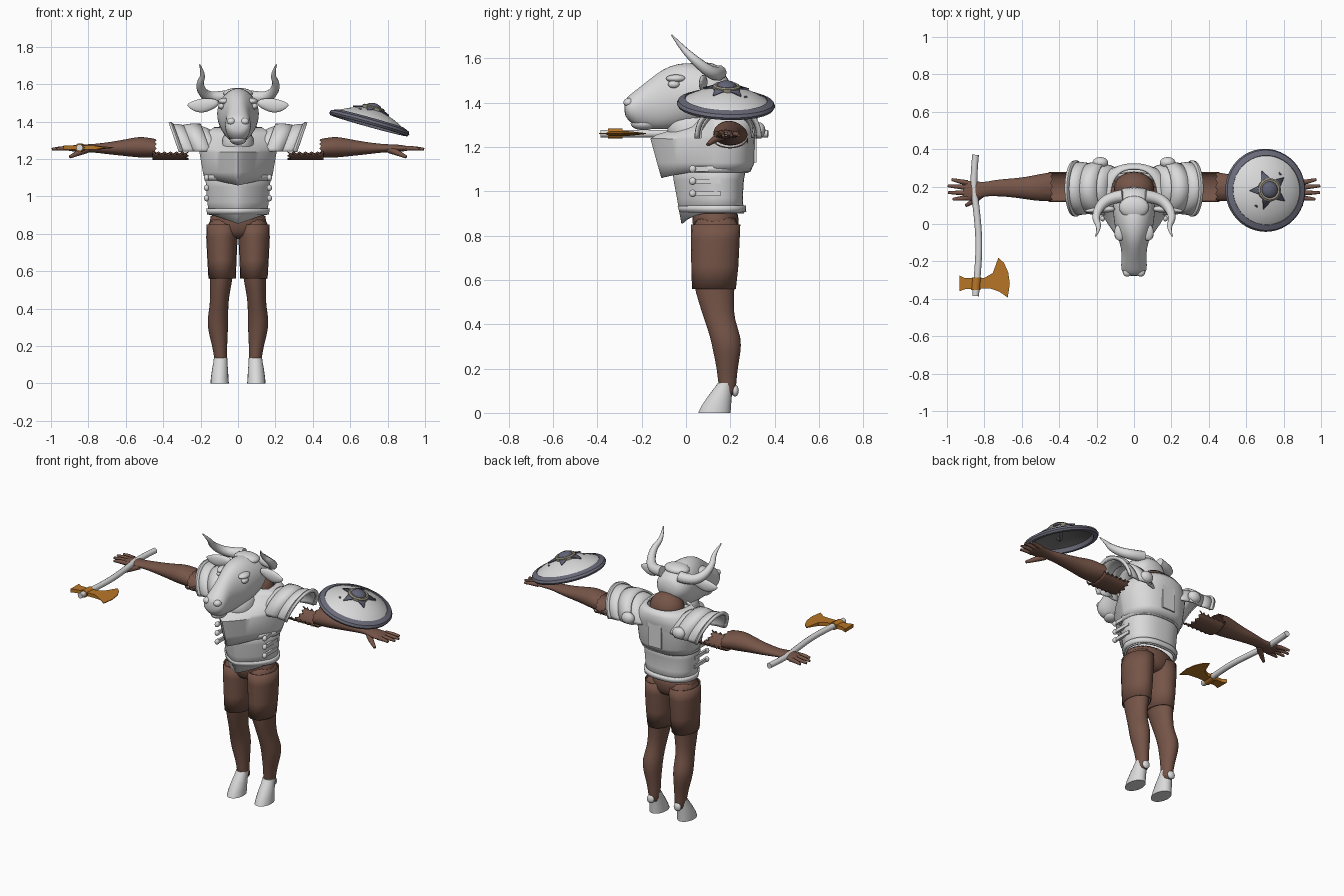
import bpy, bmesh, math
from mathutils import Matrix, Vector

if "Cube" in bpy.data.objects:
    bpy.data.objects.remove(bpy.data.objects["Cube"])


def material(name, rgb):
    m = bpy.data.materials.new(name)
    m.use_nodes = True
    m.diffuse_color = (*rgb, 1)
    m.node_tree.nodes["Principled BSDF"].inputs["Base Color"].default_value = (*rgb, 1)
    return m


GREY = material("pale grey", (0.7, 0.7, 0.7))
BROWN = material("brown hide", (0.18, 0.09, 0.064))
BRASS = material("brass orange", (0.48, 0.18, 0.02))
RIM = material("slate", (0.15, 0.15, 0.2))
STAR = material("dark blue grey", (0.12, 0.125, 0.18))
RING = material("tan grey", (0.32, 0.29, 0.22))
UNDER = material("dark grey", (0.16, 0.16, 0.16))


def finish(name, bm, mat, mirror=False, sub=0, solid=0, angle=40):
    bmesh.ops.recalc_face_normals(bm, faces=bm.faces)
    me = bpy.data.meshes.new(name)
    bm.to_mesh(me)
    bm.free()
    ob = bpy.data.objects.new(name, me)
    bpy.context.collection.objects.link(ob)
    me.materials.append(mat)
    bpy.ops.object.select_all(action='DESELECT')
    ob.select_set(True)
    bpy.context.view_layer.objects.active = ob
    bpy.ops.object.shade_smooth_by_angle(angle=math.radians(180 if sub else angle))
    if solid:
        mod = ob.modifiers.new("Thickness", 'SOLIDIFY')
        mod.thickness, mod.offset = solid, 0
    if mirror:
        ob.modifiers.new("Mirror", 'MIRROR')
    if sub:
        mod = ob.modifiers.new("Smooth", 'SUBSURF')
        mod.levels = mod.render_levels = sub
    return ob


def grid(name, rows, mat, closed=True, caps=False, **kw):
    # Skin a surface across rows of points
    bm = bmesh.new()
    vs = [[bm.verts.new(p) for p in row] for row in rows]
    n = len(rows[0])
    for a, b in zip(vs, vs[1:]):
        for i in range(n if closed else n - 1):
            j = (i + 1) % n
            bm.faces.new((a[i], a[j], b[j], b[i]))
    if caps:
        bm.faces.new(vs[0])
        bm.faces.new(vs[-1])
    return finish(name, bm, mat, **kw)


def loft(name, rings, mat, axis='z', n=20, caps=True, jag=0, **kw):
    # Each ring: position on the axis, two centre coordinates, two radii
    rows = []
    for k, (t, a, b, ra, rb) in enumerate(rings):
        row = []
        for i in range(n):
            w = math.tau * i / n
            p, q = a + ra * math.cos(w), b + rb * math.sin(w)
            s = t + (jag * (i % 2) if k == 0 else 0)
            row.append({'z': (p, q, s), 'x': (s, p, q), 'y': (p, s, q)}[axis])
        rows.append(row)
    return grid(name, rows, mat, caps=caps, **kw)


def tube(name, pts, radii, mat, mirror=False):
    cu = bpy.data.curves.new(name, 'CURVE')
    cu.dimensions, cu.bevel_depth, cu.bevel_resolution = '3D', 1, 3
    cu.use_fill_caps = True
    sp = cu.splines.new('NURBS')
    sp.points.add(len(pts) - 1)
    for point, co, r in zip(sp.points, pts, radii):
        point.co, point.radius = (*co, 1), r
    sp.order_u, sp.use_endpoint_u, sp.resolution_u = 3, True, 5
    ob = bpy.data.objects.new(name, cu)
    bpy.context.collection.objects.link(ob)
    cu.materials.append(mat)
    if mirror:
        ob.modifiers.new("Mirror", 'MIRROR')
    bpy.ops.object.select_all(action='DESELECT')
    ob.select_set(True)
    bpy.context.view_layer.objects.active = ob
    bpy.ops.object.convert(target='MESH')
    return ob


def blob(name, loc, size, mat, **kw):
    bm = bmesh.new()
    m = Matrix.Translation(loc) @ Matrix.Diagonal((*size, 1))
    bmesh.ops.create_uvsphere(bm, u_segments=20, v_segments=12, radius=1, matrix=m)
    return finish(name, bm, mat, angle=80, **kw)


def box(name, loc, size, mat, **kw):
    bm = bmesh.new()
    m = Matrix.Translation(loc) @ Matrix.Diagonal((*size, 1))
    bmesh.ops.create_cube(bm, size=1, matrix=m)
    return finish(name, bm, mat, **kw)


def plate(name, rows, keel, vee=0, thick=0.012, yc=0.13, n=48):
    # Body armour: rounded back, keeled front, V-shaped lower hem
    out = []
    for k, (z, rx, yf, yb) in enumerate(rows):
        row = []
        for i in range(n):
            w = math.tau * i / n
            c, s = math.cos(w), math.sin(w)
            e = 2 / (keel if s < 0 else 2.5)
            x = math.copysign(abs(c) ** e, c) * rx
            y = yc + abs(s) ** e * ((yf - yc) if s < 0 else (yb - yc))
            drop = vee * max(0, 1 - abs(x) / 0.13) if k == 0 and s < 0 else 0
            row.append((x, y, z - drop))
        out.append(row)
    return grid(name, out, GREY, solid=thick)


# Legs, shorts and hips
loft("leg", [(0.07, .092, .19, .03, .033), (.13, .092, .186, .034, .041), (.2, .098, .186, .04, .047),
             (.27, .106, .185, .052, .062), (.34, .109, .181, .058, .071), (.42, .101, .15, .048, .068),
             (.5, .096, .136, .055, .08), (.58, .088, .126, .064, .094), (.7, .086, .131, .072, .103),
             (.8, .086, .133, .08, .107), (.9, .08, .138, .08, .105)], BROWN, mirror=True, sub=1)
loft("shorts_leg", [(.56, .085, .126, .07, .096), (.66, .086, .13, .075, .103), (.78, .086, .132, .081, .107),
                    (.85, .083, .134, .082, .108)], BROWN, caps=False, solid=.006, mirror=True)
loft("hips", [(.77, 0, .135, .08, .07), (.81, 0, .134, .14, .098), (.86, 0, .134, .156, .107),
              (.93, 0, .13, .147, .105)], BROWN, n=28, sub=1)
loft("hoof", [(0, .098, .128, .049, .073), (.03, .098, .136, .047, .067), (.08, .096, .155, .042, .052),
              (.105, .095, .166, .038, .044), (.135, .093, .178, .036, .034)], GREY, mirror=True, angle=50)
blob("dewclaw", (.095, .222, .1), (.024, .016, .026), GREY, mirror=True)

# Body armour
plate("abdomen_plate", [(.9, .15, -.015, .255), (.97, .158, -.035, .25), (1.05, .165, -.05, .255),
                        (1.13, .17, -.06, .27)], 1.5, vee=.045)
plate("waist_band", [(.905, .157, -.022, .264), (.935, .162, -.03, .262)], 1.5, thick=.016)
plate("lower_back_band", [(1.085, .172, -.05, .275), (1.115, .176, -.055, .285)], 1.5, thick=.014)
plate("breastplate", [(1.09, .172, -.105, .285), (1.13, .182, -.125, .303), (1.235, .2, -.155, .305),
                      (1.25, .2, -.13, .308), (1.285, .2, -.01, .313), (1.33, .17, .05, .318),
                      (1.365, .125, .08, .295)], 1.2, vee=.03)
for z in (.99, 1.045, 1.1):
    box("side_strap", (.166, .09, z), (.014, .13, .022), GREY, mirror=True)
    blob("strap_buckle", (.168, .03, z), (.014, .016, .017), GREY, mirror=True)
box("back_ridge", (0, .31, 1.23), (.09, .014, .2), GREY)
blob("shoulder_knob", (.18, .328, 1.275), (.042, .03, .036), GREY, mirror=True)


# Shoulder guards as overlapping half shells
def shell(name, x0, x1, r0, r1, thick):
    rows = []
    for x, r in ((x0, r0), ((x0 + x1) / 2, (r0 + r1) / 2 + .004), (x1, r1)):
        row = []
        for i in range(25):
            w = math.radians(-5 + 190 * i / 24)
            row.append((x - .05 * (1 - math.sin(w)), .19 + r * math.cos(w), 1.25 + r * .97 * math.sin(w)))
        rows.append(row)
    return grid(name, rows, GREY, closed=False, solid=thick, mirror=True)


shell("shoulder_guard_inner", .13, .22, .095, .13, .012)
shell("shoulder_guard_middle", .2, .29, .135, .13, .014)
shell("shoulder_guard_outer", .275, .36, .125, .136, .012)
shell("shoulder_guard_edge", .352, .368, .136, .139, .02)

# Arms: full forearm, open lower half on the torn upper arm
loft("forearm", [(.425, .2, 1.256, .078, .05), (.5, .195, 1.262, .073, .056), (.54, .193, 1.263, .067, .055),
                 (.6, .192, 1.26, .056, .045), (.68, .194, 1.257, .048, .034), (.75, .192, 1.257, .043, .025),
                 (.8, .186, 1.257, .037, .021), (.85, .177, 1.257, .052, .021), (.905, .178, 1.256, .055, .014),
                 (.915, .178, 1.256, .05, .008)], BROWN, axis='x', n=24, jag=.03, caps=False, sub=1, mirror=True)
rows = []
for k in range(13):
    row = []
    for i in range(13):
        w = math.radians(185 + 170 * i / 12)
        ragged = .02 * (k % 2) if i in (0, 12) else 0
        tear = .025 * (i % 2) if k == 0 else 0
        row.append((.265 + .016 * k + tear, .198 + .08 * math.cos(w), 1.242 + .046 * math.sin(w) - ragged))
    rows.append(row)
grid("torn_upper_arm", rows, BROWN, closed=False, solid=.006, mirror=True)
for y, end, ye in ((.22, .975, .238), (.195, .995, .204), (.166, .993, .168), (.14, .968, .132)):
    tube("finger", [(.89, y, 1.256), (.94, (y + ye) / 2, 1.259), (end, ye, 1.252)], [.014, .0125, .007], BROWN, True)
tube("thumb", [(.81, .165, 1.25), (.85, .125, 1.235), (.9, .098, 1.21)], [.02, .017, .008], BROWN, True)

# Neck and bull head
blob("neck", (0, .19, 1.34), (.108, .09, .095), BROWN)
loft("head", [(-.278, 0, 1.375, .035, .025), (-.268, 0, 1.375, .062, .05), (-.225, 0, 1.372, .073, .085),
              (-.165, 0, 1.392, .064, .114), (-.1, 0, 1.416, .076, .14), (-.04, 0, 1.43, .1, .147),
              (.03, 0, 1.436, .11, .147), (.1, 0, 1.44, .117, .128), (.16, 0, 1.455, .102, .088),
              (.2, 0, 1.455, .06, .05)], GREY, axis='y', sub=1)
loft("throat", [(1.2, 0, .06, .1, .11), (1.27, 0, .02, .085, .12), (1.36, 0, .04, .085, .11)], GREY, sub=1)
blob("chin", (0, -.19, 1.305), (.045, .06, .03), GREY)
blob("nostril", (.036, -.258, 1.4), (.024, .024, .02), GREY, mirror=True)
blob("eye", (.088, -.055, 1.482), (.017, .026, .017), GREY, mirror=True)
blob("brow", (.075, -.045, 1.508), (.03, .045, .018), GREY, mirror=True)
blob("poll_crest", (0, .09, 1.55), (.08, .06, .03), GREY)
loft("ear", [(.1, .08, 1.5, .014, .015), (.145, .08, 1.492, .02, .034), (.195, .075, 1.483, .018, .043),
             (.245, .07, 1.484, .011, .026), (.272, .068, 1.488, .003, .005)], GREY, axis='x', n=14, sub=1, mirror=True)
tube("horn", [(.06, .15, 1.535), (.13, .14, 1.525), (.185, .095, 1.545), (.208, .03, 1.6), (.182, -.02, 1.65),
              (.205, -.065, 1.705)], [.034, .032, .027, .02, .013, .003], GREY, True)

# Axe
AX = -.847
tube("axe_handle", [(AX, .37, 1.26), (-.862, .22, 1.26), (-.842, .08, 1.26), (-.828, -.08, 1.26),
                    (-.832, -.22, 1.26), (AX, -.385, 1.26)], [.018] * 6, GREY)
outline = [(-.933, -.275), (-.905, -.29), (-.8, -.288), (-.755, -.262), (-.725, -.18), (-.695, -.208),
           (-.672, -.26), (-.664, -.32), (-.675, -.393), (-.72, -.362), (-.77, -.344), (-.9, -.347), (-.933, -.36)]
bm = bmesh.new()
face = bm.faces.new([bm.verts.new((x, y, 1.249)) for x, y in outline])
top = bmesh.ops.extrude_face_region(bm, geom=[face])["geom"]
bmesh.ops.translate(bm, vec=(0, 0, .022), verts=[v for v in top if isinstance(v, bmesh.types.BMVert)])
for v in bm.verts:  # thin the cutting edge
    if v.co.x > -.74:
        v.co.z = 1.26 + (v.co.z - 1.26) * .2
finish("axe_blade", bm, BRASS, angle=25)
loft("axe_collar", [(-.352, AX, 1.26, .025, .023), (-.286, -.841, 1.26, .025, .023)], BRASS, axis='y', n=16)

# Shield, modelled flat and then tilted into place
PLACE = Matrix.Translation((.702, .18, 1.39)) @ Matrix.Rotation(math.radians(15.5), 4, 'Y') \
    @ Matrix.Rotation(math.radians(-2), 4, 'X')


def lathe(name, profile, mat, n=48):
    rows = [[(r * math.cos(math.tau * i / n), r * math.sin(math.tau * i / n), h) for i in range(n)]
            for r, h in profile]
    ob = grid(name, rows, mat)
    ob.matrix_world = PLACE
    return ob


lathe("shield_face", [(.2, .006), (.185, .022), (.13, .05), (.07, .072), (.001, .082)], GREY)
lathe("shield_back", [(.2, .002), (.185, .012), (.13, .04), (.07, .062), (.001, .072)], UNDER)
lathe("shield_rim", [(.19, -.012), (.215, -.012), (.222, 0), (.215, .014), (.186, .026), (.182, .018), (.19, -.012)], RIM)
lathe("shield_ring", [(.062, .07), (.062, .088), (.054, .094), (.044, .092), (.044, .08)], RING)
lathe("shield_boss", [(.046, .08), (.044, .092), (.032, .104), (.016, .11), (.001, .112)], STAR)
bm = bmesh.new()
tip = bm.verts.new((0, 0, .094))
ring = []
for i in range(10):
    w = math.radians(110 + 36 * i)
    r, h = (.052, .084) if i % 2 else (.108, .066)
    ring.append(bm.verts.new((r * math.cos(w), r * math.sin(w), h)))
for i in range(10):
    bm.faces.new((tip, ring[i], ring[(i + 1) % 10]))
finish("shield_star", bm, STAR, angle=5, solid=.008).matrix_world = PLACE
grip = tube("shield_grip", [(-.07, -.09, .055), (-.03, -.04, .015), (.03, .04, .015), (.07, .09, .055)],
            [.01] * 4, UNDER)
grip.matrix_world = PLACE
